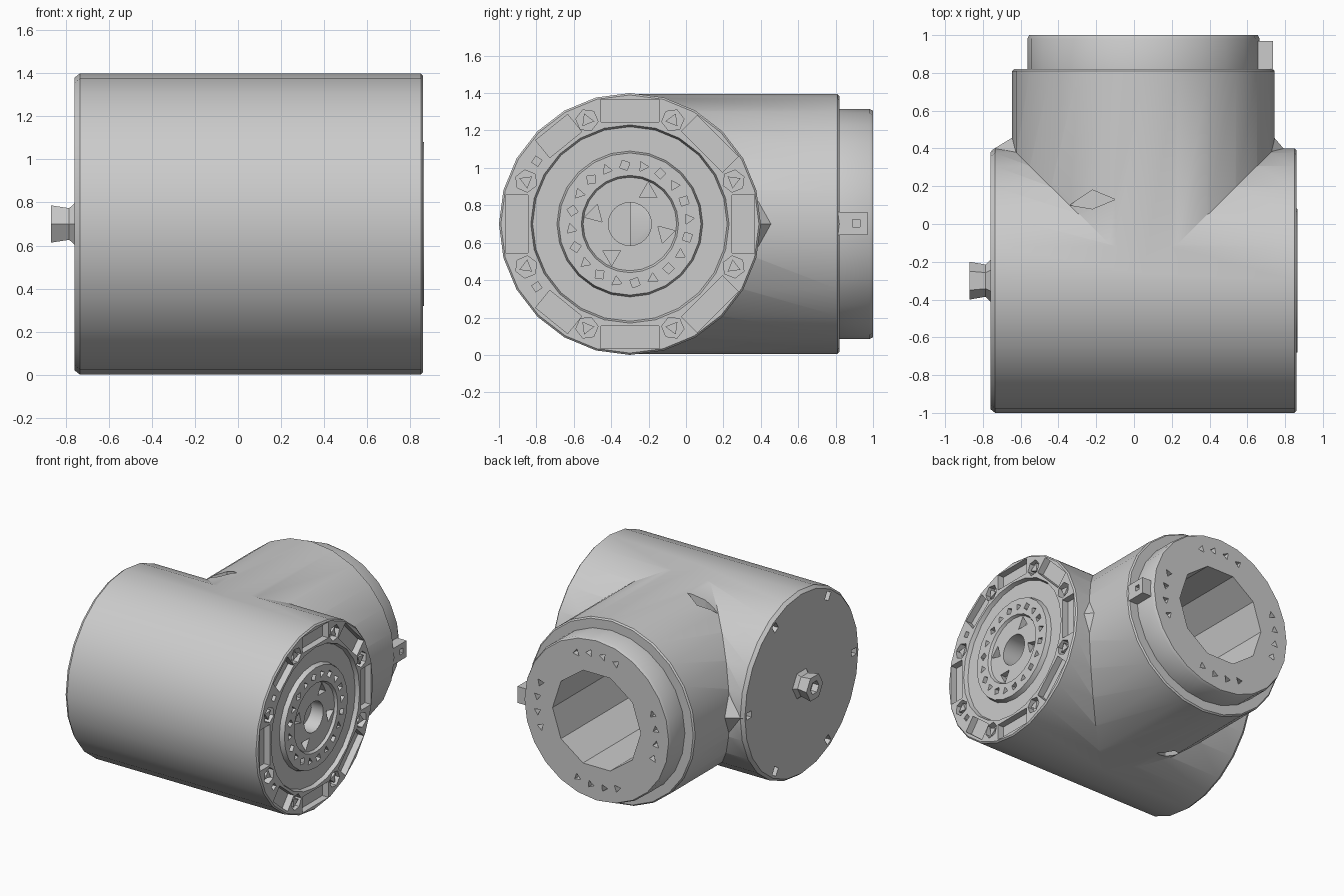
import bpy, bmesh, math
from mathutils import Vector

old = bpy.data.objects.get("Cube")
if old:
    bpy.data.objects.remove(old, do_unlink=True)

grey = bpy.data.materials.new("plain_grey")
grey.use_nodes = True
grey.diffuse_color = (0.6, 0.6, 0.6, 1)
grey.node_tree.nodes["Principled BSDF"].inputs["Base Color"].default_value = grey.diffuse_color

BODY_Y, ARM_X, MID_Z, R = -0.3, 0.05, 0.7, 0.7


def place(axis, u, v, h):
    """Point at height h along an axis, offset u sideways and v upward."""
    if axis == "x":
        return Vector((h, BODY_Y + u, MID_Z + v))
    if axis == "y":
        return Vector((ARM_X + u, h, MID_Z + v))
    return Vector((u, v, h))


def polar(r, deg):
    a = math.radians(deg)
    return r * math.cos(a), r * math.sin(a)


def ngon(sides, size, r, deg, turn=0):
    """Regular polygon centred at polar position (r, deg)."""
    cu, cv = polar(r, deg)
    pts = [polar(size, deg + turn + 360 * i / sides) for i in range(sides)]
    return [(cu + u, cv + v) for u, v in pts]


def block(length, width, r, deg):
    """Rectangle with its long side across the radius."""
    out = []
    for s, t in ((-1, -1), (1, -1), (1, 1), (-1, 1)):
        x, y = r + s * width / 2, t * length / 2
        c, n = polar(1, deg)
        out.append((x * c - y * n, x * n + y * c))
    return out


def loft(bm, rings):
    loops = [[bm.verts.new(p) for p in ring] for ring in rings]
    n = len(loops[0])
    for a, b in zip(loops, loops[1:]):
        for i in range(n):
            bm.faces.new((a[i], a[(i + 1) % n], b[(i + 1) % n], b[i]))
    bm.faces.new(loops[0])
    bm.faces.new(loops[-1])


def prism(bm, axis, pts, h0, h1):
    loft(bm, [[place(axis, u, v, h) for u, v in pts] for h in (h0, h1)])


def finish(bm, name):
    bmesh.ops.recalc_face_normals(bm, faces=bm.faces)
    mesh = bpy.data.meshes.new(name)
    bm.to_mesh(mesh)
    bm.free()
    mesh.materials.append(grey)
    ob = bpy.data.objects.new(name, mesh)
    bpy.context.collection.objects.link(ob)
    return ob


def lathe(name, axis, profile, sides=24):
    bm = bmesh.new()
    loft(bm, [[place(axis, *polar(r, 360 * i / sides), h) for i in range(sides)]
              for r, h in profile])
    return finish(bm, name)


def activate(ob):
    bpy.ops.object.select_all(action="DESELECT")
    ob.select_set(True)
    bpy.context.view_layer.objects.active = ob


def combine(ob, other, operation):
    mod = ob.modifiers.new("cut", "BOOLEAN")
    mod.operation, mod.object, mod.solver = operation, other, "EXACT"
    activate(ob)
    bpy.ops.object.modifier_apply(modifier=mod.name)
    bpy.data.objects.remove(other, do_unlink=True)


# Main barrel with the stepped flange face, and the side arm with its spigot
housing = lathe("tee_housing", "x", [
    (R - 0.02, -0.76), (R, -0.735), (R, 0.85), (R - 0.01, 0.86), (0.53, 0.86),
    (0.52, 0.83), (0.39, 0.83), (0.38, 0.865), (0.26, 0.865), (0.25, 0.845),
    (0.115, 0.845), (0.115, 0.6)])
arm = lathe("arm", "y", [
    (0.695, BODY_Y), (0.695, 0.81), (0.685, 0.82), (0.615, 0.82),
    (0.615, 0.98), (0.605, 1.0)])
combine(housing, arm, "UNION")

# Open bore and hollow centre
combine(housing, lathe("bore", "y", [(0.37, -0.2), (0.37, 1.1)], 10), "DIFFERENCE")
combine(housing, lathe("hollow", "x", [(0.45, -0.55), (0.45, 0.55)]), "DIFFERENCE")

# Pockets and holes
cut = bmesh.new()
pins = bmesh.new()
for deg in (0, 45, 90, 129, 180, 231, 270, 315):
    length = 0.22 if deg in (129, 231) else 0.31
    prism(cut, "x", block(length, 0.12, 0.605, deg), 0.81, 0.95)
for i in range(8):
    deg = 22.5 + 45 * i
    prism(cut, "x", ngon(6, 0.06, 0.6, deg), 0.81, 0.95)
    prism(pins, "x", ngon(3, 0.04, 0.6, deg), 0.8, 0.85)
for deg in (146, 214):
    prism(cut, "x", block(0.04, 0.04, 0.6, deg), 0.82, 0.95)
for i in range(20):
    prism(cut, "x", ngon(3 + i % 2, 0.03, 0.315, 18 * i + 5, 40 * i), 0.82, 0.95)
for deg in (60, 165, 240, 345):
    prism(cut, "x", ngon(3, 0.055, 0.195, deg, 30), 0.8, 0.95)
for i in range(6):
    prism(cut, "x", block(0.05, 0.06, 0.63, 60 * i), -0.85, -0.71)
for quarter in (0, 90, 180, 270):
    for off in (-20, -7, 6, 19):
        prism(cut, "y", ngon(3, 0.03, 0.5, quarter + off, 30), 0.95, 1.1)
diamond = [(-0.34, 0.1), (-0.22, 0.18), (-0.1, 0.13), (-0.22, 0.08)]
prism(cut, "z", diamond, 1.26, 1.5)
prism(cut, "z", diamond, -0.1, 0.14)
combine(housing, finish(cut, "pockets"), "DIFFERENCE")
bolts = finish(pins, "flange_bolts")

# Key tab on the spigot, with a small socket
bm = bmesh.new()
prism(bm, "z", [(0.6, 0.81), (0.735, 0.81), (0.735, 0.97), (0.6, 0.97)], 0.64, 0.765)
tab = finish(bm, "key_tab")
bm = bmesh.new()
prism(bm, "z", [(0.7, 0.89), (0.8, 0.89), (0.8, 0.93), (0.7, 0.93)], 0.685, 0.725)
combine(tab, finish(bm, "tab_socket"), "DIFFERENCE")

# Hexagonal plug on the closed end
plug = lathe("end_plug", "x", [
    (0.12, -0.75), (0.085, -0.785), (0.1, -0.87), (0.05, -0.87), (0.05, -0.82)], 6)

# Small gussets where the arm meets the barrel
gussets = []
for name, tri, tip in (
        ("gusset_right", ((-0.64, 0.46), (-0.755, 0.39), (-0.56, 0.3)), (-0.58, 0.33)),
        ("gusset_left", ((0.74, 0.46), (0.8, 0.39), (0.66, 0.3)), (0.68, 0.33))):
    bm = bmesh.new()
    for x, y in tri:
        bm.verts.new((x, y, MID_Z))
    for side in (-1, 1):
        bm.verts.new((*tip, MID_Z + side * 0.28))
    bmesh.ops.convex_hull(bm, input=bm.verts)
    gussets.append(finish(bm, name))

# Smooth walls, sharp edges
activate(housing)
bpy.ops.object.shade_smooth_by_angle(angle=math.radians(30))
